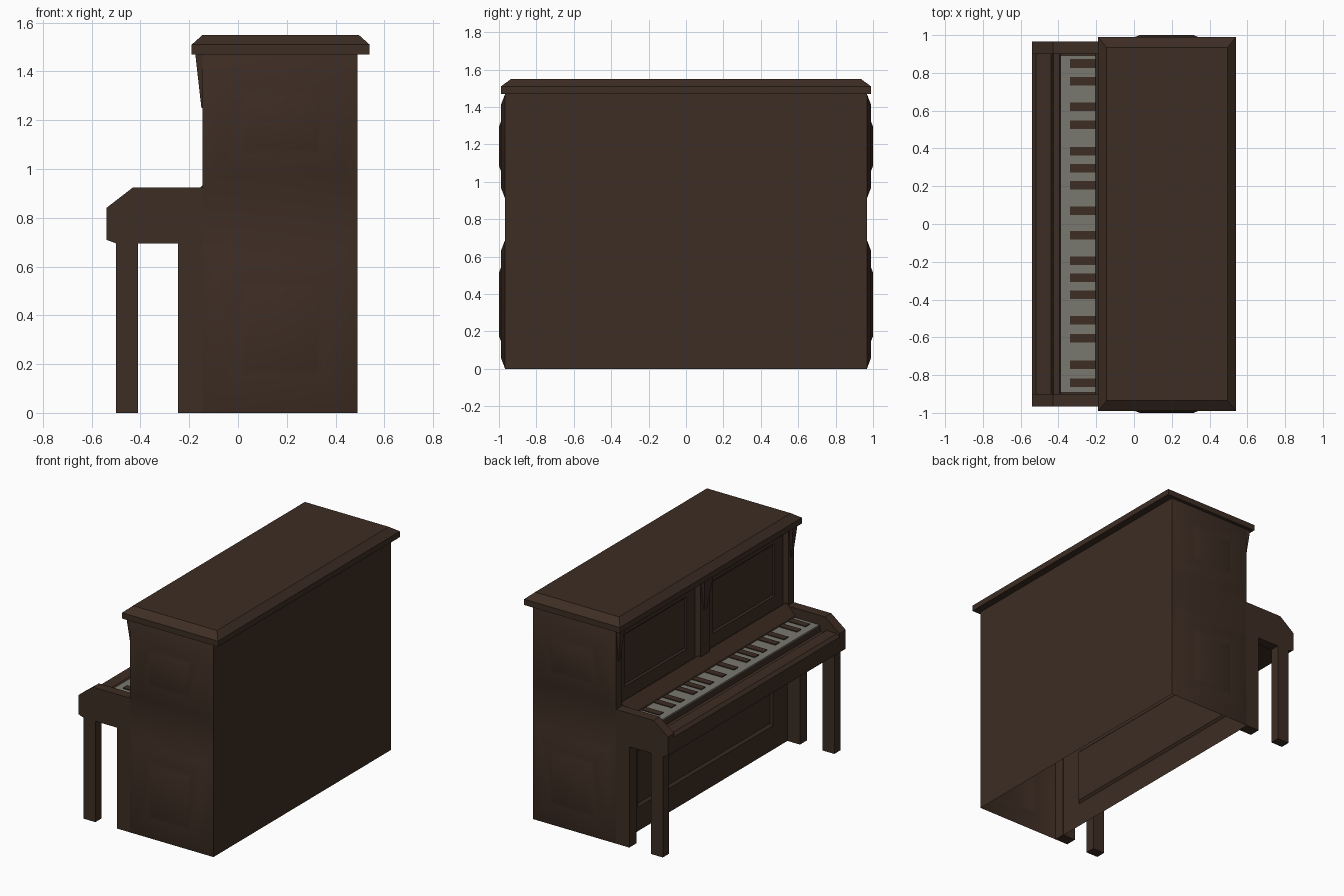
import bpy, bmesh

if "Cube" in bpy.data.objects:
    bpy.data.objects.remove(bpy.data.objects["Cube"])

def material(name, rgb):
    m = bpy.data.materials.new(name)
    m.diffuse_color = (*rgb, 1)
    m.use_nodes = True
    m.node_tree.nodes["Principled BSDF"].inputs["Base Color"].default_value = m.diffuse_color
    return m

WOOD = material("dark_brown_wood", (0.047, 0.026, 0.017))
IVORY = material("grey_ivory", (0.19, 0.19, 0.16))

def finish(name, bm, mat, mirror=False):
    me = bpy.data.meshes.new(name)
    bm.to_mesh(me)
    bm.free()
    ob = bpy.data.objects.new(name, me)
    bpy.context.collection.objects.link(ob)
    me.materials.append(mat)
    if mirror:
        mod = ob.modifiers.new("mirror", 'MIRROR')
        mod.use_axis = (False, True, False)
        mod.use_mirror_merge = False
    return ob

def smooth(ob):
    bpy.ops.object.select_all(action='DESELECT')
    ob.select_set(True)
    bpy.context.view_layer.objects.active = ob
    bpy.ops.object.shade_smooth_by_angle(angle=0.6)

def profile(name, pts, y0, y1, mat=WOOD, mirror=False):
    """Extrude an x-z outline along y."""
    bm = bmesh.new()
    f = bm.faces.new([bm.verts.new((x, y0, z)) for x, z in pts])
    r = bmesh.ops.extrude_face_region(bm, geom=[f])
    verts = [v for v in r["geom"] if isinstance(v, bmesh.types.BMVert)]
    bmesh.ops.translate(bm, verts=verts, vec=(0, y1 - y0, 0))
    bmesh.ops.recalc_face_normals(bm, faces=bm.faces[:])
    return finish(name, bm, mat, mirror)

def box(name, x0, x1, y0, y1, z0, z1, mat=WOOD, mirror=False):
    return profile(name, [(x0, z0), (x1, z0), (x1, z1), (x0, z1)], y0, y1, mat, mirror)

def panels(name, place, rects, mirror=False):
    """Single-layer wall of rectangles; each may carry a list of (width, depth) insets."""
    bm = bmesh.new()
    for a0, a1, z0, z1, insets in rects:
        corners = [(a1, z0), (a0, z0), (a0, z1), (a1, z1)]
        f = bm.faces.new([bm.verts.new(place(a, z)) for a, z in corners])
        f.normal_update()
        for width, depth in insets:
            bmesh.ops.inset_individual(bm, faces=[f], thickness=width, depth=depth,
                                       use_even_offset=True)
            f.normal_update()
    bmesh.ops.remove_doubles(bm, verts=bm.verts[:], dist=0.0005)
    return finish(name, bm, WOOD, mirror)

# Case sides with raised panels
raised = [(0.06, 0.023), (0.09, 0.0), (0.025, 0.01)]
smooth(panels("case_side", lambda x, z: (x, 0.967, z), [
    (-0.145, 0.49, 0, 0.69, raised),
    (-0.145, 0.49, 0.69, 0.91, []),
    (-0.145, 0.49, 0.91, 1.47, raised)], mirror=True))

# Back board (open underneath)
panels("back_board", lambda y, z: (0.49, -y, z), [(-0.967, 0.967, 0, 1.47, [])])

# Upper front with two sunken panels between posts
sunken = [(0.004, -0.04), (0.09, 0.0), (0.01, -0.01)]
panels("upper_front", lambda y, z: (-0.145, y, z), [
    (-0.967, -0.91, 0.92, 1.47, []),
    (-0.91, -0.05, 0.92, 1.47, sunken),
    (-0.05, 0.05, 0.92, 1.47, []),
    (0.05, 0.91, 0.92, 1.47, sunken),
    (0.91, 0.967, 0.92, 1.47, [])])

# Lower front board with sunken panel
panels("lower_front", lambda y, z: (-0.15, y, z), [
    (-0.9, 0.9, 0, 0.72, [(0.165, 0), (0.015, -0.015)])])

# Small tapered brackets beneath the lid
for i, y in enumerate((-0.94, 0, 0.94)):
    bm = bmesh.new()
    bmesh.ops.create_cube(bm, size=1)
    for v in bm.verts:
        top = v.co.z > 0
        v.co = ((-0.175 if top else -0.15) if v.co.x < 0 else -0.13,
                y + (0.05 if v.co.y > 0 else -0.05) * (1 if top else 0.3) * (1 if i == 1 else 0.5),
                1.47 if top else 1.25)
    finish("lid_bracket", bm, WOOD)

# Lid with chamfered upper edge
bm = bmesh.new()
bmesh.ops.create_cube(bm, size=1)
for v in bm.verts:
    v.co = (0.175 + v.co.x * 0.73, v.co.y * 1.98, 1.49 + v.co.z * 0.04)
top = max(bm.faces, key=lambda f: f.calc_center_median().z)
r = bmesh.ops.extrude_face_region(bm, geom=[top])
bmesh.ops.delete(bm, geom=[top], context='FACES_ONLY')
for v in r["geom"]:
    if isinstance(v, bmesh.types.BMVert):
        v.co = (0.175 + (0.32 if v.co.x > 0.175 else -0.32),
                0.935 if v.co.y > 0 else -0.935, 1.55)
finish("lid", bm, WOOD)

# Keyboard arms, posts and legs
profile("arm", [(-0.54, 0.71), (-0.54, 0.84), (-0.43, 0.925), (-0.14, 0.925),
                (-0.14, 0.695), (-0.5, 0.695)], 0.9, 0.967, mirror=True)
box("case_post", -0.245, -0.145, 0.89, 0.967, 0, 0.7, mirror=True)
box("front_leg", -0.5, -0.41, 0.9, 0.967, 0, 0.7, mirror=True)

# Key bed, front rail and sloping fall board in one profile
profile("key_bed", [(-0.54, 0.71), (-0.54, 0.815), (-0.52, 0.835), (-0.44, 0.835), (-0.425, 0.815),
                    (-0.395, 0.815), (-0.39, 0.855), (-0.205, 0.855), (-0.2, 0.875),
                    (-0.135, 0.945), (-0.135, 0.71)], -0.9, 0.9)

# Keys
box("white_keys", -0.39, -0.2, -0.893, 0.893, 0.854, 0.863, IVORY)
for y in (0.85, 0.755, 0.62, 0.525, 0.385, 0.295, 0.205, 0.07,
          -0.06, -0.195, -0.285, -0.375, -0.51, -0.605, -0.745, -0.84):
    box("dark_key", -0.34, -0.205, y - 0.023, y + 0.023, 0.862, 0.869)
